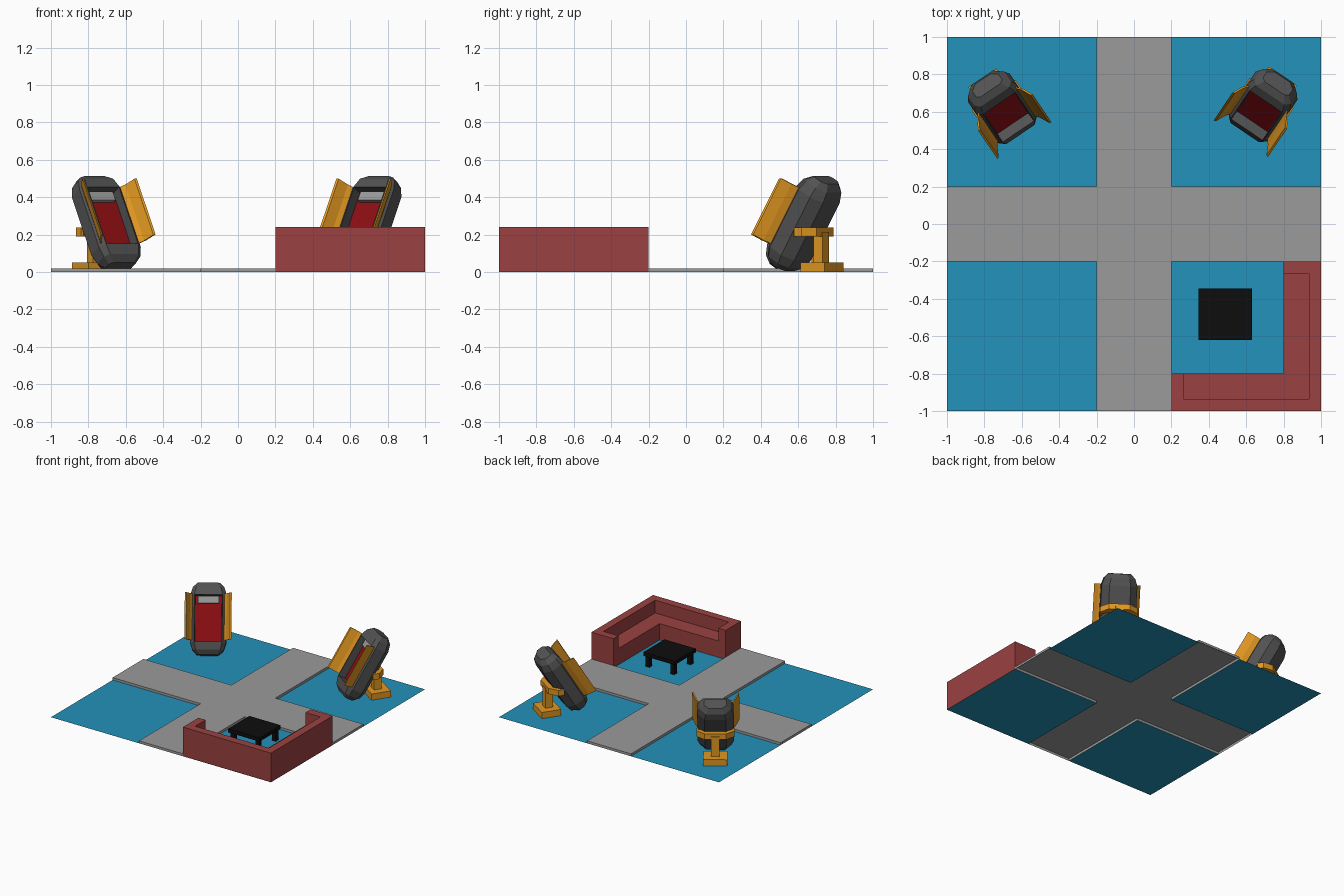
import bpy, bmesh, math
from mathutils import Matrix, Vector

old = bpy.data.objects.get("Cube")
if old:
    bpy.data.objects.remove(old, do_unlink=True)


def material(name, *rgb):
    lin = [((c / 255 + 0.055) / 1.055) ** 2.4 for c in rgb] + [1]
    m = bpy.data.materials.new(name)
    m.use_nodes = True
    m.diffuse_color = lin
    m.node_tree.nodes["Principled BSDF"].inputs["Base Color"].default_value = lin
    return m


BLUE = material("blue floor", 36, 146, 187)
GREY = material("light grey", 155, 155, 155)
SOFA = material("dusty red", 155, 65, 65)
BLACK = material("black", 13, 13, 13)
GOLD = material("gold", 226, 152, 34)
SHELL = material("dark grey", 82, 82, 82)
RED = material("deep red", 140, 14, 18)


def make(name, bm, mats, matrix=None, recalc=True):
    if recalc:
        bmesh.ops.recalc_face_normals(bm, faces=bm.faces[:])
    mesh = bpy.data.meshes.new(name)
    bm.to_mesh(mesh)
    bm.free()
    for m in mats:
        mesh.materials.append(m)
    ob = bpy.data.objects.new(name, mesh)
    bpy.context.collection.objects.link(ob)
    if matrix:
        ob.matrix_world = matrix
    return ob


def add_box(bm, x0, x1, y0, y1, z0, z1):
    size = Matrix.Diagonal((x1 - x0, y1 - y0, z1 - z0, 1))
    mid = Matrix.Translation(((x0 + x1) / 2, (y0 + y1) / 2, (z0 + z1) / 2))
    bmesh.ops.create_cube(bm, size=1, matrix=mid @ size)


def box(name, mat, *bounds, matrix=None):
    bm = bmesh.new()
    add_box(bm, *bounds)
    return make(name, bm, [mat], matrix)


def prism(name, mat, points, lo, hi, matrix=None):
    """Extrude an xy outline from z = lo to z = hi."""
    bm = bmesh.new()
    face = bm.faces.new([bm.verts.new((x, y, lo)) for x, y in points])
    new = bmesh.ops.extrude_face_region(bm, geom=[face])["geom"]
    verts = [v for v in new if isinstance(v, bmesh.types.BMVert)]
    bmesh.ops.translate(bm, verts=verts, vec=(0, 0, hi - lo))
    return make(name, bm, [mat], matrix)


# Floor: blue corner tiles around a raised, hollow cross-shaped path
bm = bmesh.new()
cuts = [-1, -0.2, 0.2, 1]
grid = [[bm.verts.new((x, y, 0)) for x in cuts] for y in cuts]
path = []
for j in range(3):
    for i in range(3):
        f = bm.faces.new((grid[j][i], grid[j][i + 1], grid[j + 1][i + 1], grid[j + 1][i]))
        if i == 1 or j == 1:
            f.material_index = 1
            path.append(f)
new = bmesh.ops.extrude_face_region(bm, geom=path)["geom"]
bmesh.ops.translate(bm, verts=[v for v in new if isinstance(v, bmesh.types.BMVert)], vec=(0, 0, 0.02))
bmesh.ops.delete(bm, geom=[f for f in path if f.is_valid], context='FACES')
for f in bm.faces:
    f.material_index = int(max(v.co.z for v in f.verts) > 0.01)
make("floor", bm, [BLUE, GREY], recalc=False)

# Corner sofa: L-shaped seat, L-shaped back and two arms
prism("sofa_seat", SOFA, [(0.265, -0.935), (0.935, -0.935), (0.935, -0.265),
                          (0.8, -0.265), (0.8, -0.8), (0.265, -0.8)], 0.001, 0.135)
prism("sofa_back_and_arms", SOFA,
      [(0.2, -1), (1, -1), (1, -0.2), (0.8, -0.2), (0.8, -0.265), (0.935, -0.265),
       (0.935, -0.935), (0.265, -0.935), (0.265, -0.8), (0.2, -0.8)], 0.001, 0.24)

# Coffee table
box("table_top", BLACK, 0.345, 0.63, -0.62, -0.345, 0.09, 0.12)
bm = bmesh.new()
for x in (0.375, 0.6):
    for y in (-0.59, -0.375):
        add_box(bm, x - 0.017, x + 0.017, y - 0.017, y + 0.017, 0.001, 0.09)
make("table_legs", bm, [BLACK])


def pod_shell(name, matrix):
    """Chamfered shell lofted along z, with a recess in the front (-y)."""
    w, d, cf, cb = 0.135, 0.085, 0.03, 0.055
    half = [(w - cf, -d), (w, cf - d), (w, d - cb), (w - cb, d)]
    section = half + [(-x, y) for x, y in reversed(half)]
    stations = [(-0.27, 0.62, 0.5), (-0.235, 0.87, 0.85), (-0.18, 1, 1),
                (0.18, 1, 1), (0.235, 0.87, 0.85), (0.27, 0.62, 0.5)]
    bm = bmesh.new()
    rings = [[bm.verts.new((x * sx, y * sy, z)) for x, y in section] for z, sx, sy in stations]
    n = len(section)
    for a, b in zip(rings, rings[1:]):
        for i in range(n):
            k = (i + 1) % n
            bm.faces.new((a[i], a[k], b[k], b[i]))
    bm.faces.new(rings[0])
    bm.faces.new(rings[-1])
    bmesh.ops.recalc_face_normals(bm, faces=bm.faces[:])
    front = min(bm.faces, key=lambda f: f.calc_center_median().y - f.calc_area())
    bmesh.ops.inset_individual(bm, faces=[front], thickness=0.006)
    bmesh.ops.inset_individual(bm, faces=[front], thickness=0.003, depth=-0.06)
    front.material_index = 1
    make(name, bm, [SHELL, RED], matrix, recalc=False)


def pod(side, x, y, heading):
    place = Matrix.Translation((x, y, 0)) @ Matrix.Rotation(math.radians(heading), 4, 'Z')
    lean = place @ Matrix.Translation((0, 0, 0.26)) @ Matrix.Rotation(math.radians(-31), 4, 'X')
    pod_shell(side + "_pod_shell", lean)
    box(side + "_pod_headrest", GREY, -0.078, 0.078, -0.05, -0.02, 0.115, 0.17, matrix=lean)
    # Open doors: bent panels swung out from both edges of the recess
    curve = [Vector(p) for p in ((0.117, -0.055), (0.15, -0.1), (0.175, -0.16))]
    outline = curve + [p + Vector((-0.012, 0.004)) for p in reversed(curve)]
    for s, word in ((1, "left"), (-1, "right")):
        prism(f"{side}_pod_{word}_door", GOLD, [(s * p.x, p.y) for p in outline],
              -0.165, 0.185, lean)
    # Stand: foot block, post and a yoke that cradles the shell
    box(side + "_pod_foot", GOLD, -0.09, 0.09, 0.027, 0.182, 0.001, 0.052, matrix=place)
    box(side + "_pod_post", GOLD, -0.03, 0.03, 0.07, 0.13, 0.052, 0.215, matrix=place)
    yoke = [(-0.142, 0.02), (-0.142, 0.07), (-0.08, 0.125)]
    inner = [(-0.07, 0.07), (-0.125, 0.045), (-0.125, 0.02)]
    ring = yoke + [(-a, b) for a, b in reversed(yoke)]
    ring += [(-a, b) for a, b in reversed(inner)] + inner
    prism(side + "_pod_yoke", GOLD, ring, 0.19, 0.237, place)


pod("right", -0.71, 0.63, 34)
pod("left", 0.695, 0.64, -34)
